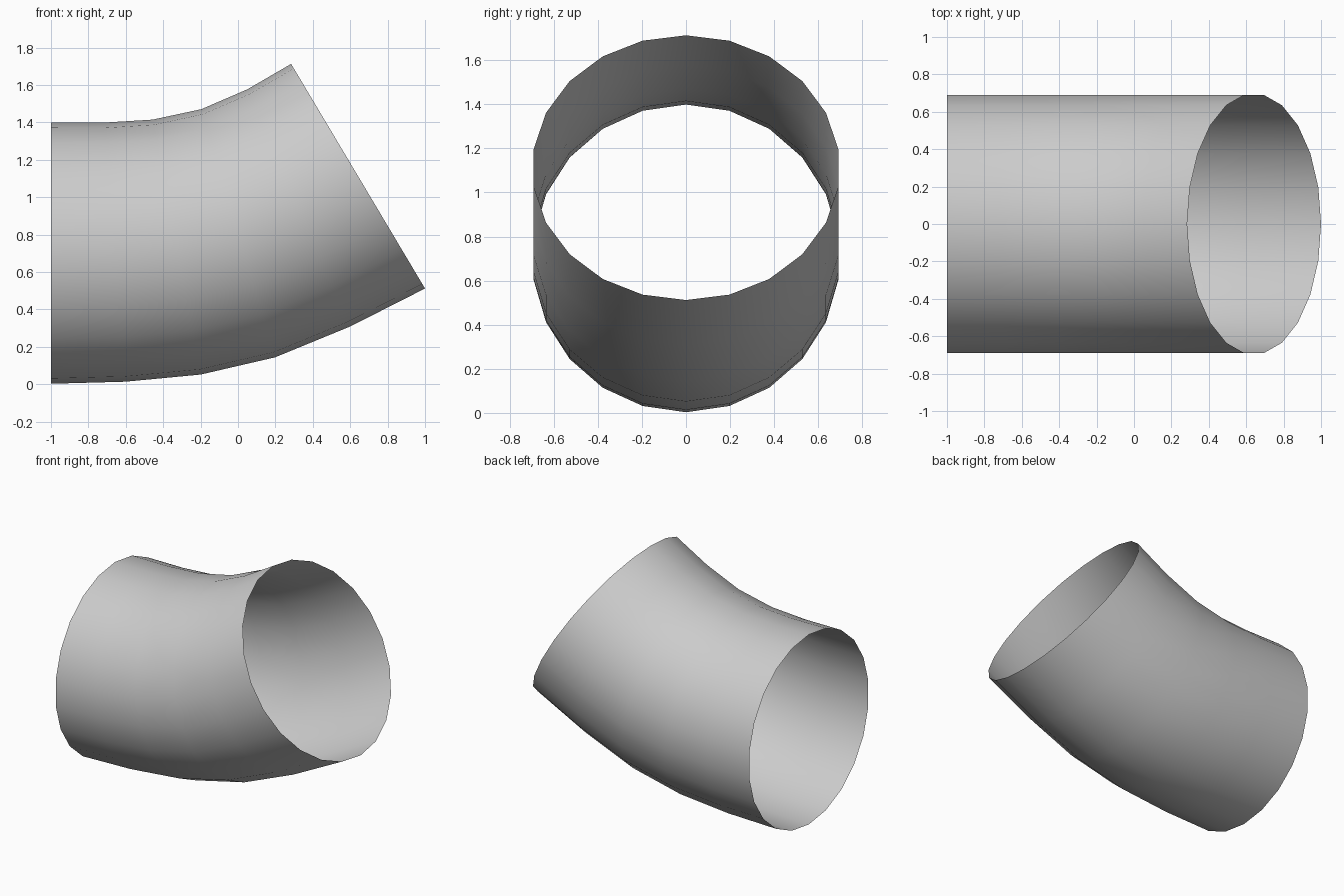
import bpy
import bmesh
import math
from mathutils import Vector

cube = bpy.data.objects.get("Cube")
if cube:
    bpy.data.objects.remove(cube, do_unlink=True)

SIDES = 22
RADIUS = 0.698

# Each ring of the bend: (bottom x, bottom z, top x, top z)
RINGS = [
    (-1.0, 0.003, -1.0, 1.4),
    (-0.6, 0.014, -0.72, 1.399),
    (-0.2, 0.052, -0.457, 1.415),
    (0.198, 0.144, -0.196, 1.471),
    (0.6, 0.309, 0.05, 1.577),
    (1.0, 0.512, 0.284, 1.713),
]

# Grey material
grey = bpy.data.materials.new("plain grey")
grey.use_nodes = True
colour = (0.6, 0.6, 0.6, 1.0)
grey.diffuse_color = colour
grey.node_tree.nodes["Principled BSDF"].inputs["Base Color"].default_value = colour


def add_ring(bm, bottom_x, bottom_z, top_x, top_z):
    """One tilted circle of the tube, spanning its bottom and top points."""
    bottom, top = Vector((bottom_x, 0, bottom_z)), Vector((top_x, 0, top_z))
    centre, up = (bottom + top) / 2, (top - bottom) / 2
    side = Vector((0, RADIUS, 0))
    angles = [math.tau * i / SIDES for i in range(SIDES)]
    return [bm.verts.new(centre + up * math.cos(a) + side * math.sin(a)) for a in angles]


# Open, thin-walled bent pipe
bm = bmesh.new()
rings = [add_ring(bm, *ring) for ring in RINGS]
for a, b in zip(rings, rings[1:]):
    for i in range(SIDES):
        j = (i + 1) % SIDES
        bm.faces.new((a[i], a[j], b[j], b[i]))
bmesh.ops.recalc_face_normals(bm, faces=bm.faces)

# Make sure the normals point outwards
bm.faces.ensure_lookup_table()
if bm.faces[0].normal.z < 0:
    bmesh.ops.reverse_faces(bm, faces=bm.faces)

mesh = bpy.data.meshes.new("pipe_elbow")
bm.to_mesh(mesh)
bm.free()
mesh.materials.append(grey)
mesh.shade_smooth()
pipe = bpy.data.objects.new("pipe_elbow", mesh)
bpy.context.collection.objects.link(pipe)
